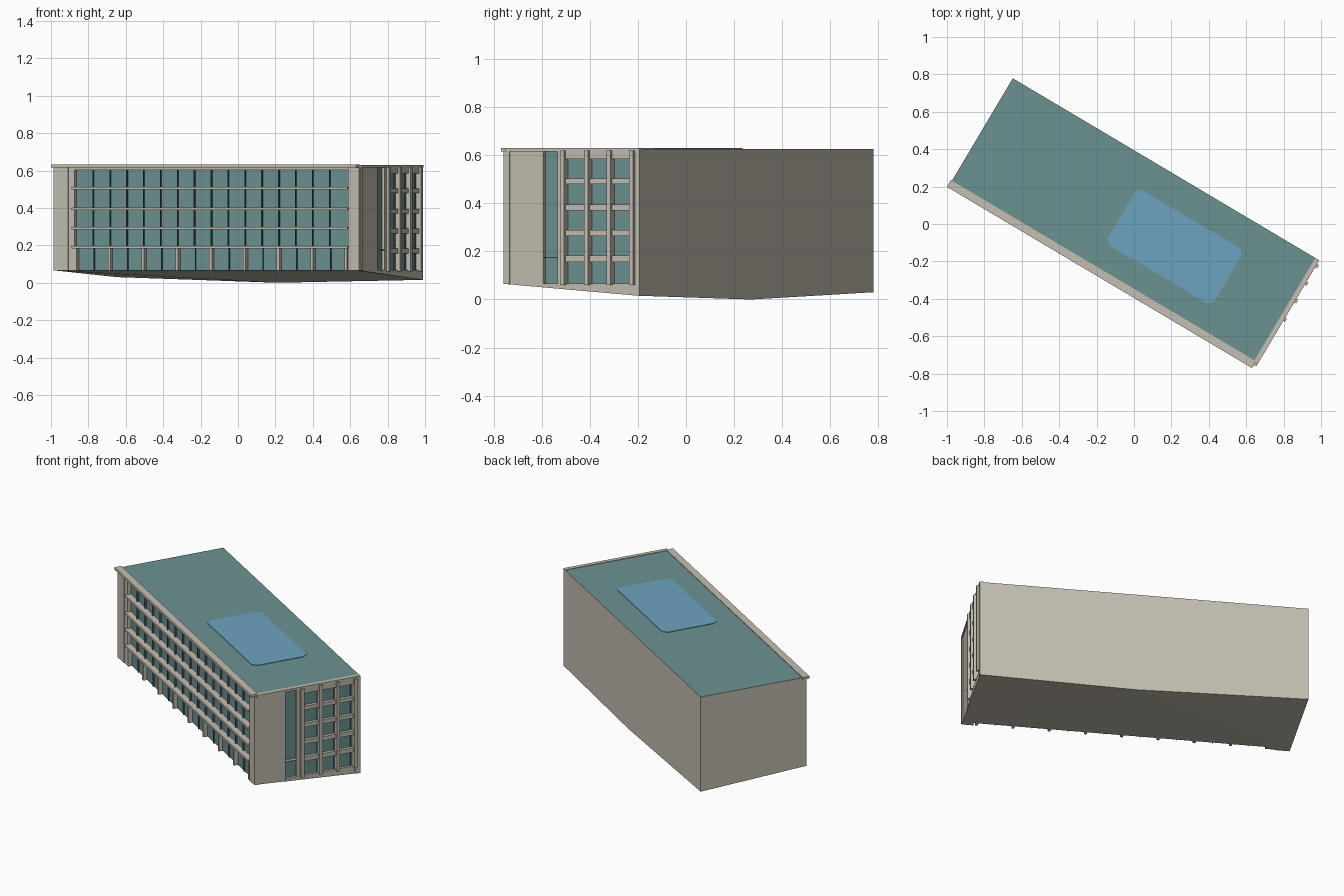
import bpy, bmesh, math
from mathutils import Matrix

if "Cube" in bpy.data.objects:
    bpy.data.objects.remove(bpy.data.objects["Cube"])

# The building is laid out square to its own axes, then turned about z
TURN = Matrix.Rotation(math.radians(-30.7), 4, 'Z')


def material(name, color):
    m = bpy.data.materials.new(name)
    m.diffuse_color = (*color, 1)
    m.use_nodes = True
    m.node_tree.nodes["Principled BSDF"].inputs["Base Color"].default_value = m.diffuse_color
    return m


STONE = material("warm grey stone", (0.56, 0.52, 0.44))
TEAL = material("teal glass", (0.148, 0.29, 0.285))
BLUE = material("pale blue roof", (0.15, 0.37, 0.52))
DARK = material("dark frame", (0.07, 0.12, 0.12))


def finish(name, bm, mats):
    bmesh.ops.recalc_face_normals(bm, faces=bm.faces)
    bm.transform(TURN)
    me = bpy.data.meshes.new(name)
    bm.to_mesh(me)
    bm.free()
    for m in mats:
        me.materials.append(m)
    ob = bpy.data.objects.new(name, me)
    bpy.context.collection.objects.link(ob)
    return ob


def add_box(bm, u0, u1, v0, v1, z0, z1):
    """Box; z0 may be a function of v for a sloping foot."""
    foot = z0 if callable(z0) else (lambda v: z0)
    plan = [(u0, v0), (u1, v0), (u1, v1), (u0, v1)]
    low = [bm.verts.new((u, v, foot(v))) for u, v in plan]
    top = [bm.verts.new((u, v, z1)) for u, v in plan]
    bm.faces.new(low)
    bm.faces.new(top)
    for i in range(4):
        j = (i + 1) % 4
        bm.faces.new((low[i], low[j], top[j], top[i]))


def boxes(name, mat, items):
    bm = bmesh.new()
    for item in items:
        add_box(bm, *item)
    return finish(name, bm, [mat])


BASE, TOP = 0.065, 0.627


def ground(v):
    return BASE - 0.05 * (v + 0.323) / 0.662


# Main block: stone back and left, glass front and right, teal roof, sloping underside
bm = bmesh.new()
plan = [(-0.955, -0.298, BASE), (0.93, -0.298, BASE), (0.93, 0.339, 0.015),
        (0.043, 0.339, 0.0), (-0.955, 0.339, 0.03)]
low = [bm.verts.new(p) for p in plan]
top = [bm.verts.new((u, v, TOP)) for u, v, z in plan]
roof = bm.faces.new(top)
walls = [bm.faces.new((low[i], low[(i + 1) % 5], top[(i + 1) % 5], top[i])) for i in range(5)]
for tri in ((0, 1, 3), (1, 2, 3), (0, 3, 4)):
    bm.faces.new([low[i] for i in tri])
for f in (roof, walls[0], walls[1]):
    f.material_index = 1
finish("main_block", bm, [STONE, TEAL])

# Roof panel with clipped corners
bm = bmesh.new()
u0, u1, v0, v1, c = -0.082, 0.58, -0.165, 0.178, 0.025
outline = [(u0 + c, v0), (u1 - c, v0), (u1, v0 + c), (u1, v1 - c),
           (u1 - c, v1), (u0 + c, v1), (u0, v1 - c), (u0, v0 + c)]
face = bm.faces.new([bm.verts.new((u, v, TOP)) for u, v in outline])
ext = bmesh.ops.extrude_face_region(bm, geom=[face])
bmesh.ops.translate(bm, vec=(0, 0, 0.003),
                    verts=[g for g in ext["geom"] if isinstance(g, bmesh.types.BMVert)])
finish("roof_panel", bm, [BLUE])

# Cornices along the front and right edges
boxes("front_cornice", STONE, [(-0.962, 0.935, -0.34, -0.298, 0.616, 0.631)])
boxes("right_cornice", STONE, [(0.926, 0.951, -0.308, 0.339, 0.616, 0.63)])

# Front corner piers and the band under the cornice
boxes("front_piers", STONE, [
    (-0.955, -0.865, -0.325, -0.297, BASE, 0.617),
    (-0.865, -0.828, -0.32, -0.297, BASE, 0.617),
    (0.878, 0.932, -0.325, -0.297, BASE, 0.617)])
boxes("front_top_band", STONE, [(-0.83, 0.88, -0.318, -0.297, 0.602, 0.617)])

# Floor ledges across the front
LEDGES = (0.19, 0.29, 0.395, 0.505)
boxes("front_ledges", STONE,
      [(-0.835, 0.88, -0.335, -0.297, z - 0.006, z + 0.007) for z in LEDGES])

# Ground floor posts, and slim frames between windows
boxes("ground_posts", STONE,
      [(-0.828 + 0.21 * k, -0.812 + 0.21 * k, -0.322, -0.297, BASE, 0.185) for k in range(9)])
boxes("ground_frames", DARK,
      [(-0.717 + 0.21 * k, -0.713 + 0.21 * k, -0.306, -0.297, BASE, 0.185) for k in range(8)])
boxes("upper_frames", DARK,
      [(-0.722 + 0.105 * k, -0.718 + 0.105 * k, -0.309, -0.297, 0.195, 0.603)
       for k in range(15)])

# Right side: solid wall, end pier, and posts
boxes("right_wall", STONE, [(0.925, 0.944, -0.323, -0.128, ground, 0.617)])
boxes("right_corner_post", STONE, [(0.94, 0.95, -0.318, -0.29, BASE, 0.617)])
boxes("right_pier", STONE, [(0.928, 0.946, -0.06, -0.02, ground, 0.617)])
boxes("right_posts", STONE,
      [(0.928, 0.962, v - 0.01, v + 0.01, 0.06, 0.62) for v in (-0.028, 0.088, 0.196, 0.305)]
      + [(0.928, 0.948, 0.305, 0.339, ground, 0.617)])

# Right side: spandrels between floors and sloping plinth
boxes("right_spandrels", STONE,
      [(0.928, 0.95, -0.02, 0.31, z - h, z + h)
       for z, h in ((0.17, 0.014), (0.277, 0.013), (0.383, 0.012), (0.492, 0.012), (0.602, 0.017))])
boxes("right_plinth", STONE, [(0.928, 0.946, -0.13, 0.339, ground, 0.067)])

# Right side: window frames and entrance bar
boxes("right_frames", DARK,
      [(0.928, 0.936, v - 0.002, v + 0.002, 0.067, 0.6) for v in (0.07, 0.18, 0.285)])
boxes("entrance_bar", STONE, [(0.928, 0.95, -0.128, -0.06, 0.172, 0.177)])
